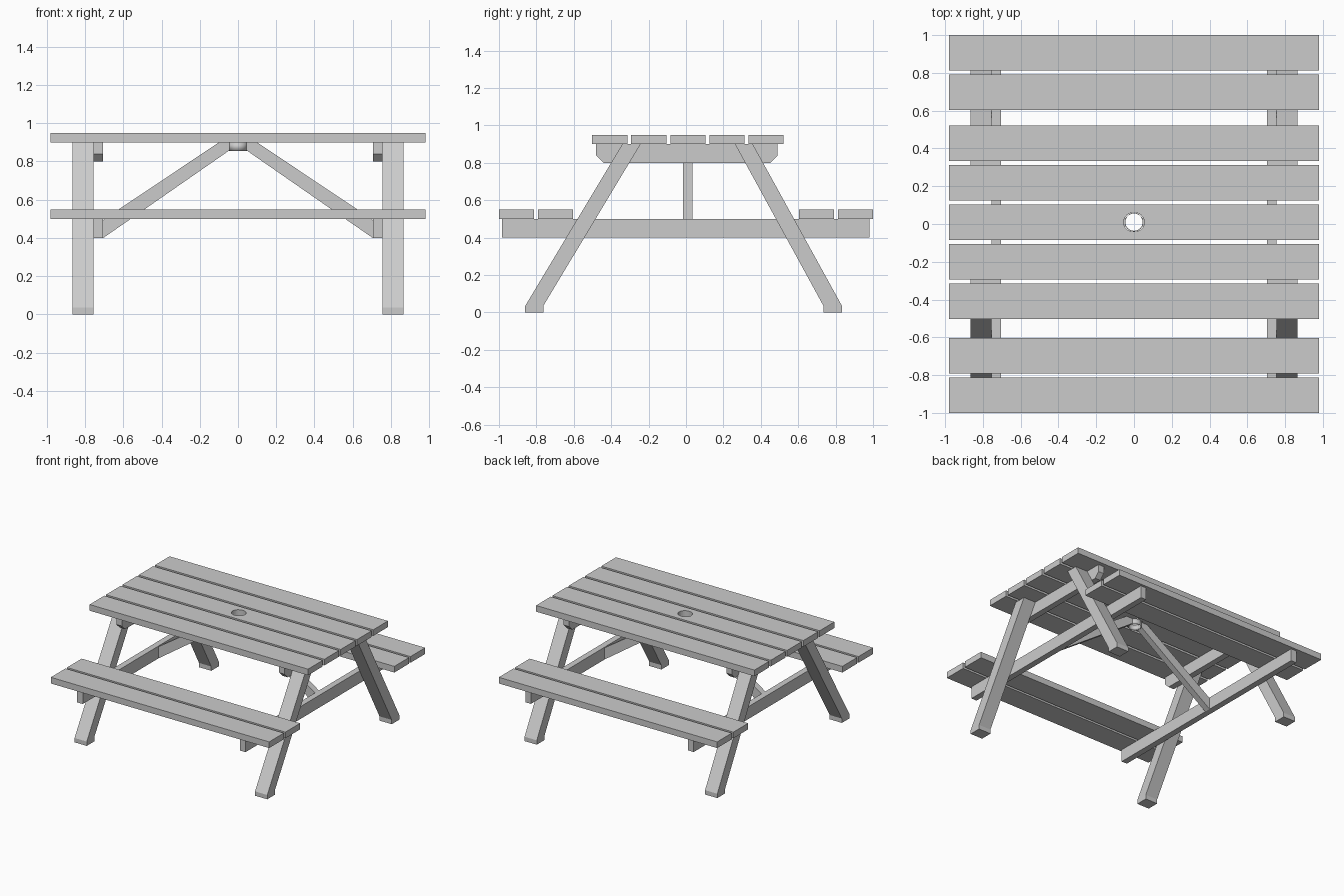
import bpy, bmesh
from math import radians
from mathutils import Matrix

cube = bpy.data.objects.get("Cube")
if cube:
    bpy.data.objects.remove(cube, do_unlink=True)

wood = bpy.data.materials.new("grey wood")
wood.use_nodes = True
GREY = (0.6, 0.6, 0.6, 1)
wood.diffuse_color = GREY
wood.node_tree.nodes["Principled BSDF"].inputs["Base Color"].default_value = GREY


def add_object(name, bm):
    bmesh.ops.recalc_face_normals(bm, faces=bm.faces)
    mesh = bpy.data.meshes.new(name)
    bm.to_mesh(mesh)
    bm.free()
    mesh.materials.append(wood)
    obj = bpy.data.objects.new(name, mesh)
    bpy.context.collection.objects.link(obj)
    return obj


def prism(name, profile, lo, hi, axis):
    """Extrude a profile along x (points are y, z) or along y (points are x, z)."""
    bm = bmesh.new()
    place = (lambda a, b: (lo, a, b)) if axis == "x" else (lambda a, b: (a, lo, b))
    face = bm.faces.new([bm.verts.new(place(a, b)) for a, b in profile])
    moved = bmesh.ops.extrude_face_region(bm, geom=[face])["geom"]
    shift = (hi - lo, 0, 0) if axis == "x" else (0, hi - lo, 0)
    bmesh.ops.translate(bm, vec=shift, verts=[v for v in moved if isinstance(v, bmesh.types.BMVert)])
    return add_object(name, bm)


def board(name, y0, y1, z0, z1):
    return prism(name, [(y0, z0), (y1, z0), (y1, z1), (y0, z1)], -0.98, 0.98, "x")


def cylinder(name, rx, ry, z0, z1, caps):
    bm = bmesh.new()
    bmesh.ops.create_cone(bm, cap_ends=caps, segments=32, radius1=1, radius2=1, depth=1,
                          matrix=Matrix.Translation((0, HUB_Y, (z0 + z1) / 2))
                          @ Matrix.Diagonal((rx, ry, z1 - z0, 1)))
    return add_object(name, bm)


def smooth(obj):
    bpy.ops.object.select_all(action="DESELECT")
    obj.select_set(True)
    bpy.context.view_layer.objects.active = obj
    bpy.ops.object.shade_smooth_by_angle(angle=radians(30))


HUB_Y = 0.01

# Table top: five boards, the middle one with a parasol hole
for i in range(5):
    mid = HUB_Y + (i - 2) * 0.209
    plank = board(f"top_board_{i + 1}", mid - 0.094, mid + 0.094, 0.90, 0.95)
    if i == 2:
        cutter = cylinder("hole_cutter", 0.055, 0.051, 0.85, 1.0, True)
        cutter.hide_render = True
        cutter.hide_set(True)
        cut = plank.modifiers.new("parasol hole", "BOOLEAN")
        cut.object = cutter
        cut.solver = "EXACT"

# Benches: two boards each
for side, sign in (("front", -1), ("back", 1)):
    for part, mid in (("outer", 0.906), ("inner", 0.698)):
        y = sign * mid
        board(f"{side}_bench_{part}_board", y - 0.094, y + 0.094, 0.50, 0.55)

# Parasol sleeve below the hole
sleeve = cylinder("parasol_sleeve", 0.049, 0.049, 0.855, 0.90, False)
shell = sleeve.modifiers.new("wall", "SOLIDIFY")
shell.thickness = 0.003
smooth(sleeve)

# End frames and braces, the same on both sides
front_leg = [(-0.86, 0), (-0.763, 0), (-0.763, 0.035), (-0.243, 0.90), (-0.34, 0.90), (-0.86, 0.035)]
back_leg = [(0.735, 0), (0.834, 0), (0.834, 0.035), (0.357, 0.90), (0.262, 0.90), (0.735, 0.035)]
rail = [(-0.983, 0.40), (0.98, 0.40), (0.98, 0.50), (-0.983, 0.50)]
cleat = [(-0.48, 0.90), (-0.48, 0.84), (-0.44, 0.80), (0.45, 0.80), (0.49, 0.84), (0.49, 0.90)]
brace = [(0.705, 0.40), (0.705, 0.495), (0.10, 0.90), (0.045, 0.90), (0.045, 0.858)]

for side, sign in (("left", 1), ("right", -1)):
    for name, profile, inner, outer in (("front_leg", front_leg, 0.755, 0.865),
                                        ("back_leg", back_leg, 0.755, 0.865),
                                        ("bench_rail", rail, 0.705, 0.755),
                                        ("top_cleat", cleat, 0.705, 0.755)):
        prism(f"{side}_{name}", profile, sign * inner, sign * outer, "x")
    prism(f"{side}_brace", [(sign * x, z) for x, z in brace], HUB_Y - 0.025, HUB_Y + 0.025, "y")
